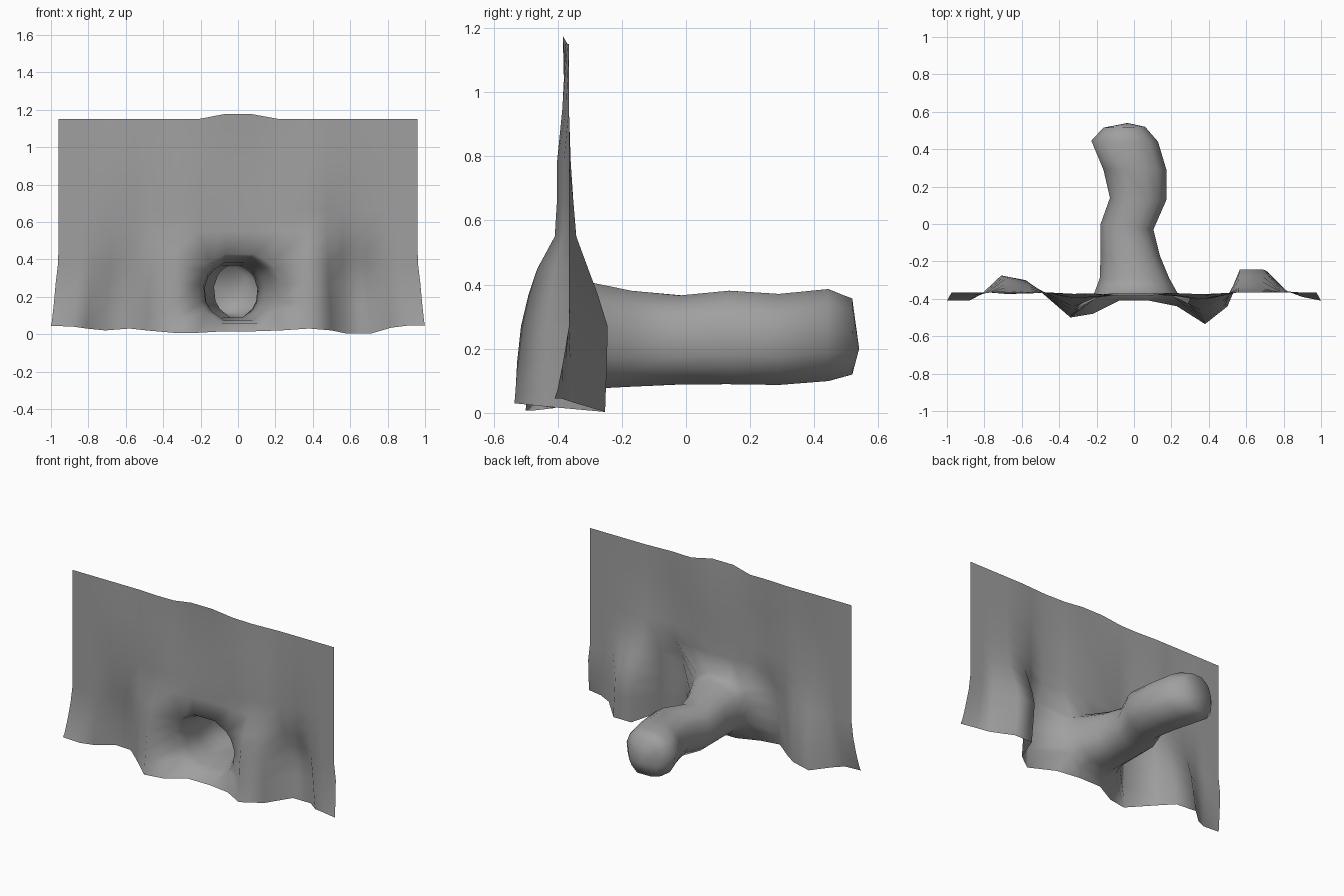
import bpy, bmesh, math

if "Cube" in bpy.data.objects:
    bpy.data.objects.remove(bpy.data.objects["Cube"])

# Wall columns: x, y at the foot, z of the foot
COLS = [(-1, -.41, .045), (-.88, -.41, .04), (-.81, -.37, .03), (-.71, -.275, .02),
        (-.58, -.30, .03), (-.49, -.37, .02), (-.34, -.50, .007), (-.22, -.48, .007),
        (-.08, -.41, .015), (.08, -.41, .015), (.23, -.44, .02), (.38, -.535, .03),
        (.50, -.44, .02), (.58, -.25, .003), (.71, -.25, .003), (.82, -.36, .035),
        (.90, -.39, .045), (1, -.41, .045)]
# Wall rows: height, side pull-in, and strength of ridges, right recess, left recess, sides
ROWS = [(0, 1, 1, .98, 1, 1), (.07, .995, .98, 1, .98, .8), (.16, .985, .95, 1.03, .9, .4),
        (.27, .975, .88, 1.05, .75, 0), (.37, .963, .74, .78, .5, 0),
        (.45, .96, .58, .52, .3, 0), (.55, .96, .26, .2, .1, 0),
        (.66, .96, .22, .12, 0, 0), (.78, .96, .22, .05, -.1, 0),
        (.95, .96, .12, 0, -.1, 0), (1.15, .96, .06, 0, 0, 0)]
BASE_Y = -.365
MOUTH_Z = .24

bm = bmesh.new()

# Folded cliff sheet
grid = []
for j, (z, pull, ridge, right, left, side) in enumerate(ROWS):
    row = []
    for x, y, foot in COLS:
        if abs(x) > .85:
            strength = side
        elif y < BASE_Y:
            strength = ridge
        else:
            strength = left if x < 0 else right
        py = BASE_Y + (y - BASE_Y) * strength
        pz = foot if j == 0 else z
        if j == len(ROWS) - 1 and abs(x) < .1:
            pz, py = 1.176, -.384
        row.append(bm.verts.new((x * pull, py, pz)))
    grid.append(row)

# Quads everywhere except the tunnel mouth
mouth = set()
for j in range(len(ROWS) - 1):
    for i in range(len(COLS) - 1):
        q = [grid[j][i], grid[j][i + 1], grid[j + 1][i + 1], grid[j + 1][i]]
        if 7 <= i <= 9 and 1 <= j <= 4:
            mouth.update(q)
        else:
            bm.faces.new(q)
loose = [v for v in mouth if not v.link_faces]
ring = [v for v in mouth if v.link_faces]
bmesh.ops.delete(bm, geom=loose, context='VERTS')

# Round the mouth opening
ring.sort(key=lambda v: math.atan2(v.co.z - MOUTH_Z, v.co.x))
angles = [math.atan2(v.co.z - MOUTH_Z, v.co.x) for v in ring]
for v, a in zip(ring, angles):
    v.co = (.01 + .225 * math.cos(a), -.37, MOUTH_Z + .2 * math.sin(a))

# Tunnel rings: left x, left y, right x, right y, bottom z, top z
STATIONS = [(-.185, -.29, .19, -.29, .065, .41), (-.18, -.17, .14, -.17, .072, .385),
            (-.18, 0, .105, -.03, .08, .37), (-.13, .14, .175, .13, .08, .385),
            (-.165, .29, .175, .29, .078, .375), (-.23, .445, .13, .44, .09, .39),
            (-.165, .515, .06, .52, .112, .36)]
n = len(ring)
for lx, ly, rx, ry, z0, z1 in STATIONS:
    new = []
    for a in angles:
        t = .5 + .5 * math.cos(a)
        new.append(bm.verts.new((lx + (rx - lx) * t, ly + (ry - ly) * t,
                                 (z0 + z1) / 2 + (z1 - z0) / 1.93 * math.sin(a))))
    for k in range(n):
        m = (k + 1) % n
        bm.faces.new((ring[k], ring[m], new[m], new[k]))
    ring = new

# Closed tunnel end
tip = bm.verts.new((-.035, .54, .2))
for k in range(n):
    bm.faces.new((ring[k], ring[(k + 1) % n], tip))

bmesh.ops.recalc_face_normals(bm, faces=bm.faces)
bm.faces.ensure_lookup_table()
bm.normal_update()
if bm.faces[0].normal.y > 0:
    bmesh.ops.reverse_faces(bm, faces=bm.faces)
for f in bm.faces:
    f.smooth = True

mesh = bpy.data.meshes.new("cliff_wall_with_tunnel")
bm.to_mesh(mesh)
bm.free()

# Dark grey rock
rock = bpy.data.materials.new("rock")
rock.diffuse_color = (.35, .35, .35, 1)
rock.use_nodes = True
rock.node_tree.nodes["Principled BSDF"].inputs["Base Color"].default_value = rock.diffuse_color
mesh.materials.append(rock)
obj = bpy.data.objects.new("cliff_wall_with_tunnel", mesh)
bpy.context.collection.objects.link(obj)
